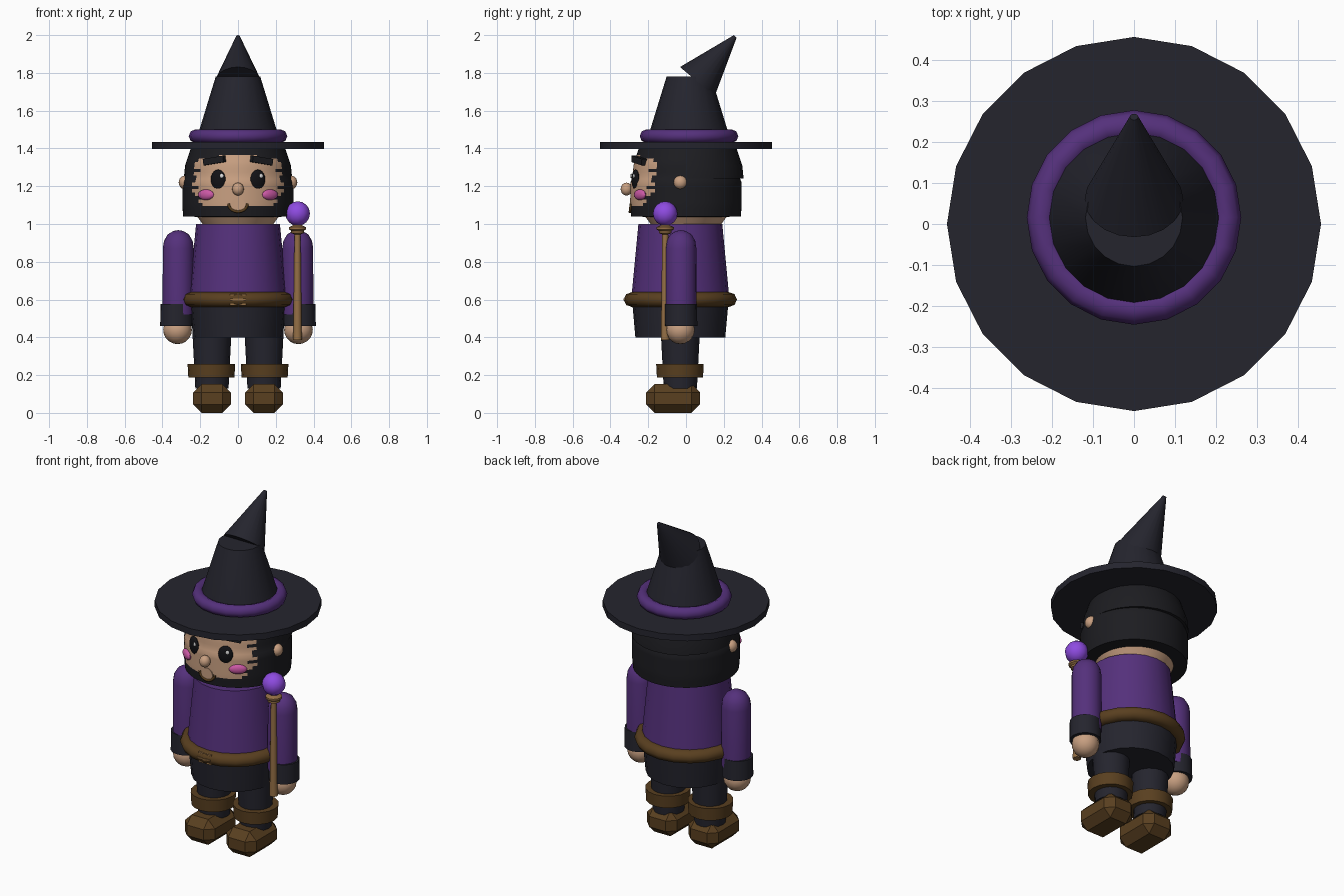
import bpy, bmesh, math
from mathutils import Vector, Matrix

if "Cube" in bpy.data.objects:
    bpy.data.objects.remove(bpy.data.objects["Cube"])


def material(name, rgb):
    m = bpy.data.materials.new(name)
    m.diffuse_color = (*rgb, 1)
    m.use_nodes = True
    m.node_tree.nodes["Principled BSDF"].inputs["Base Color"].default_value = m.diffuse_color
    return m


CLOTH = material("dark cloth", (0.018, 0.018, 0.027))
HAIR = material("black hair", (0.012, 0.012, 0.015))
PURPLE = material("purple cloth", (0.09, 0.03, 0.20))
ORB = material("bright violet", (0.27, 0.07, 0.75))
SKIN = material("skin", (0.58, 0.35, 0.22))
LEATHER = material("brown leather", (0.10, 0.05, 0.014))
WOOD = material("light wood", (0.30, 0.16, 0.06))
PINK = material("pink blush", (0.60, 0.10, 0.38))
EYE = material("eye black", (0.006, 0.006, 0.008))
WHITE = material("eye glint", (0.75, 0.75, 0.75))


def finish(name, bm, mats, loc=(0, 0, 0), rot=(0, 0, 0), angle=40):
    bmesh.ops.recalc_face_normals(bm, faces=bm.faces)
    me = bpy.data.meshes.new(name)
    bm.to_mesh(me)
    bm.free()
    for m in mats:
        me.materials.append(m)
    ob = bpy.data.objects.new(name, me)
    bpy.context.collection.objects.link(ob)
    ob.location, ob.rotation_euler = loc, rot
    if angle:
        bpy.ops.object.select_all(action='DESELECT')
        ob.select_set(True)
        bpy.context.view_layer.objects.active = ob
        bpy.ops.object.shade_smooth_by_angle(angle=math.radians(angle))
    return ob


def lathe(name, profile, mats, loc=(0, 0, 0), n=20, rot=(0, 0, 0), closed=False, rule=None, angle=40):
    """Revolve (radius, z) points; open profiles are capped at both ends."""
    bm = bmesh.new()
    rings = [[bm.verts.new((r * math.sin(2 * math.pi * i / n), -r * math.cos(2 * math.pi * i / n), z))
              for i in range(n)] for r, z in profile]
    pairs = list(zip(rings, rings[1:])) + ([(rings[-1], rings[0])] if closed else [])
    for a, b in pairs:
        for i in range(n):
            bm.faces.new((a[i], a[(i + 1) % n], b[(i + 1) % n], b[i]))
    if not closed:
        bm.faces.new(rings[0])
        bm.faces.new(rings[-1])
    if rule:
        for f in bm.faces:
            f.material_index = rule(f.calc_center_median())
    return finish(name, bm, mats, loc, rot, angle)


def ring(name, major, rx, rz, mat, loc, n=20, k=8):
    prof = [(major + rx * math.cos(2 * math.pi * i / k), rz * math.sin(2 * math.pi * i / k)) for i in range(k)]
    return lathe(name, prof, [mat], loc, n, closed=True, angle=50)


def ball(name, radii, mat, loc, rot=(0, 0, 0), u=16, v=10):
    bm = bmesh.new()
    bmesh.ops.create_uvsphere(bm, u_segments=u, v_segments=v, radius=1)
    bmesh.ops.scale(bm, vec=radii, verts=bm.verts)
    return finish(name, bm, [mat], loc, rot)


def box(name, size, mat, loc, rot=(0, 0, 0), bevel=0):
    bm = bmesh.new()
    bmesh.ops.create_cube(bm, size=1)
    bmesh.ops.scale(bm, vec=size, verts=bm.verts)
    if bevel:
        bmesh.ops.bevel(bm, geom=bm.edges[:], offset=bevel, segments=1, affect='EDGES', profile=0.5)
    return finish(name, bm, [mat], loc, rot, angle=0)


def on_face(x, r):
    """Position and turn of a detail lying on the round face."""
    a = math.asin(x / r)
    return x, -r * math.cos(a), a


# Hat: flat brim, band, truncated cone and a bent tip
lathe("hat_brim", [(0.455, 1.397), (0.455, 1.435)], [CLOTH])
lathe("hat_crown", [(0.22, 1.43), (0.207, 1.49), (0.118, 1.78)], [CLOTH], (0, 0.015, 0))
ring("hat_band", 0.225, 0.036, 0.036, PURPLE, (0, 0.016, 1.465))
lathe("hat_tip", [(0.12, 0), (0.01, 0.312)], [CLOTH], (0, 0.06, 1.754), rot=(math.radians(-40), 0, 0))


# Head: skin neck, hair all round, skin face patch with a ragged edge
def head_colour(c):
    if c.z < 1.038:
        return 0
    a = math.degrees(math.atan2(abs(c.x), -c.y))
    row = int(c.z * 40)
    limit = 52 + (5, -3, 2, -5)[row % 4]
    if c.z < 1.16:
        limit -= (1.16 - c.z) * 350
    top = 1.365 - (0.02 if a > 25 else 0)
    return 0 if 1.09 < c.z < top and a < limit else 1


def radius_at(z):
    pts = [(1.04, 0.29), (1.1, 0.295), (1.22, 0.294), (1.25, 0.283), (1.32, 0.277), (1.40, 0.25)]
    for (z0, r0), (z1, r1) in zip(pts, pts[1:]):
        if z <= z1:
            return r0 + (r1 - r0) * (z - z0) / (z1 - z0)
    return 0.25


rows = [1.04 + 0.36 * i / 20 for i in range(21)]
lathe("head", [(0.18, 0.99), (0.215, 1.038)] + [(radius_at(z), z) for z in rows],
      [SKIN, HAIR], n=64, rule=head_colour)
lathe("hair_cap", [(0.2, 1.24), (0.287, 1.24), (0.28, 1.31), (0.25, 1.40)], [HAIR], (0, 0.018, 0), n=24)

# Face details, mirrored
for s, side in ((-1, "left"), (1, "right")):
    x, y, a = on_face(s * 0.105, 0.287)
    ball(side + "_eye", (0.042, 0.016, 0.053), EYE, (x, y, 1.235), (0, 0, a))
    x, y, a = on_face(s * 0.105 + 0.018, 0.303)
    ball(side + "_eye_glint", (0.01, 0.004, 0.012), WHITE, (x, y, 1.255), (0, 0, a), 8, 6)
    x, y, a = on_face(s * 0.17, 0.297)
    ball(side + "_cheek", (0.05, 0.018, 0.028), PINK, (x, y, 1.155), (0, 0, a))
    x, y, a = on_face(s * 0.125, 0.278)
    box(side + "_eyebrow", (0.12, 0.03, 0.034), HAIR, (x, y, 1.336), (0, s * 0.15, a))
    ball(side + "_ear", (0.032, 0.036, 0.036), SKIN, (s * 0.282, -0.03, 1.22))
ball("nose", (0.031, 0.031, 0.034), SKIN, (0, -0.315, 1.185))

# Smile: a bevelled arc
curve = bpy.data.curves.new("smile", 'CURVE')
curve.dimensions = '3D'
curve.bevel_depth, curve.bevel_resolution = 0.008, 1
spline = curve.splines.new('POLY')
spline.points.add(10)
for i, p in enumerate(spline.points):
    t = math.pi * i / 10
    p.co = (0.05 * math.cos(t), -0.297 + 0.005 * abs(math.cos(t)), 1.108 - 0.043 * math.sin(t), 1)
curve.materials.append(LEATHER)
smile = bpy.data.objects.new("smile", curve)
bpy.context.collection.objects.link(smile)
lathe("chin_patch", [(0.038, -0.004), (0.038, 0.004)], [SKIN], (0, -0.293, 1.10), n=16, rot=(math.pi / 2, 0, 0))

# Body
lathe("tunic", [(0.262, 0.58), (0.222, 1.0)], [PURPLE], (0, -0.03, 0))
lathe("trousers", [(0.238, 0.4), (0.256, 0.6)], [CLOTH], (0, -0.03, 0))
ring("belt", 0.255, 0.045, 0.04, LEATHER, (0, -0.03, 0.60))
for z in (-0.026, 0.0, 0.026):
    box("belt_buckle_bar", (0.085, 0.009, 0.009), WOOD, (0, -0.326 + abs(z) * 0.55, 0.60 + z))

# Legs, boots, arms, hands
for s, side in ((-1, "left"), (1, "right")):
    lathe(side + "_leg", [(0.088, 0.13), (0.103, 0.42)], [CLOTH], (s * 0.138, -0.03, 0), n=16)
    lathe(side + "_boot_cuff", [(0.122, 0.187), (0.126, 0.26)], [LEATHER], (s * 0.141, -0.032, 0), n=16)
    box(side + "_boot", (0.2, 0.285, 0.153), LEATHER, (s * 0.138, -0.068, 0.0765), bevel=0.045)
    lathe(side + "_arm", [(0.083, 0.52), (0.082, 0.87), (0.076, 0.91), (0.056, 0.945), (0.026, 0.963), (0.004, 0.967)],
          [PURPLE], (s * 0.316, -0.027, 0), n=16)
    lathe(side + "_sleeve_cuff", [(0.087, 0.46), (0.085, 0.577)], [CLOTH], (s * 0.325, -0.027, 0), n=16)
    ball(side + "_hand", (0.076, 0.076, 0.076), SKIN, (s * 0.32, -0.03, 0.44))

# Staff with an orb
lathe("staff", [(0.023, 0.385), (0.016, 0.945), (0.034, 0.952), (0.034, 0.964), (0.046, 0.972),
                (0.046, 0.983), (0.02, 0.995)], [WOOD], (0.315, -0.11, 0), n=12)
ball("staff_orb", (0.065, 0.065, 0.065), ORB, (0.316, -0.11, 1.055), u=12, v=8)
